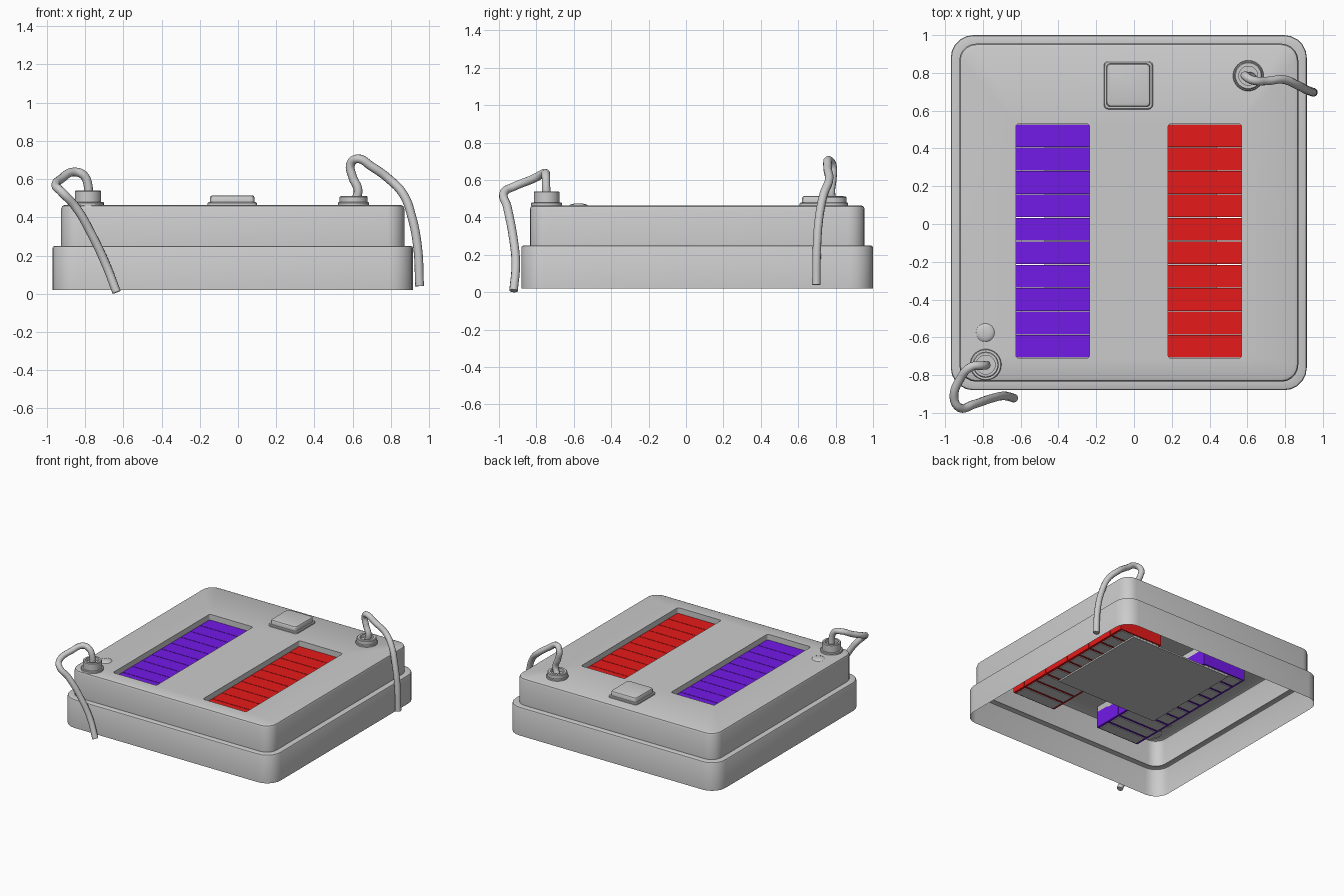
import bpy, bmesh, math
from mathutils import Vector

if "Cube" in bpy.data.objects:
    bpy.data.objects.remove(bpy.data.objects["Cube"])

CX, CY = -0.0275, 0.06   # centre of the case


def finish(name, bm, mat=None, smooth=True):
    me = bpy.data.meshes.new(name)
    bm.to_mesh(me)
    bm.free()
    ob = bpy.data.objects.new(name, me)
    bpy.context.collection.objects.link(ob)
    if mat:
        me.materials.append(mat)
    if smooth:
        bpy.ops.object.select_all(action='DESELECT')
        ob.select_set(True)
        bpy.context.view_layer.objects.active = ob
        bpy.ops.object.shade_smooth_by_angle(angle=math.radians(35))
    return ob


def colour(name, rgb):
    m = bpy.data.materials.new(name)
    m.diffuse_color = (*rgb, 1)
    m.use_nodes = True
    m.node_tree.nodes["Principled BSDF"].inputs["Base Color"].default_value = m.diffuse_color
    return m


def rounded_ring(bm, cx, cy, hx, hy, r, z, n=5):
    """Closed ring of vertices along a rounded rectangle."""
    ring = []
    for q, (sx, sy) in enumerate([(1, 1), (-1, 1), (-1, -1), (1, -1)]):
        for i in range(n + 1):
            a = math.pi / 2 * (q + i / n)
            ring.append(bm.verts.new((cx + sx * (hx - r) + r * math.cos(a),
                                      cy + sy * (hy - r) + r * math.sin(a), z)))
    return ring


def bridge(bm, a, b):
    for i in range(len(a)):
        j = (i + 1) % len(a)
        bm.faces.new((a[i], a[j], b[j], b[i]))


def loft(bm, cx, cy, rows, n=5):
    rings = [rounded_ring(bm, cx, cy, *row, n=n) for row in rows]
    for a, b in zip(rings, rings[1:]):
        bridge(bm, a, b)
    return rings


def ring_edges(bm, ring):
    return [bm.edges.get((ring[i], ring[(i + 1) % len(ring)])) for i in range(len(ring))]


def box(bm, x0, x1, y0, y1, z0, z1):
    vs = bmesh.ops.create_cube(bm, size=1)['verts']
    for v in vs:
        v.co = Vector(((x0 + x1) / 2 + v.co.x * (x1 - x0),
                       (y0 + y1) / 2 + v.co.y * (y1 - y0),
                       (z0 + z1) / 2 + v.co.z * (z1 - z0)))


def lathe(name, cx, cy, profile, n=32):
    """Turned part from (radius, height) points, closed at the last ring."""
    bm = bmesh.new()
    rings = [[bm.verts.new((cx + r * math.cos(2 * math.pi * i / n),
                            cy + r * math.sin(2 * math.pi * i / n), z))
              for i in range(n)] for r, z in profile]
    for a, b in zip(rings, rings[1:]):
        bridge(bm, a, b)
    bm.faces.new(rings[-1])
    return finish(name, bm)


def cable(name, pts, r=0.023):
    cu = bpy.data.curves.new(name, 'CURVE')
    cu.dimensions = '3D'
    cu.bevel_depth = r
    cu.bevel_resolution = 3
    cu.resolution_u = 8
    cu.use_fill_caps = True
    sp = cu.splines.new('BEZIER')
    sp.bezier_points.add(len(pts) - 1)
    for bp, p in zip(sp.bezier_points, pts):
        bp.co = p
        bp.handle_left_type = bp.handle_right_type = 'AUTO'
    ob = bpy.data.objects.new(name, cu)
    bpy.context.collection.objects.link(ob)


# Hollow stepped case, open underneath, with two windows in the lid
WY0, WY1 = -0.71, 0.53
windows = {"left": (-0.625, -0.235), "right": (0.18, 0.57)}
bm = bmesh.new()
rings = loft(bm, CX, CY, [
    (0.9425, 0.94, 0.12, 0.02), (0.9425, 0.94, 0.12, 0.240),
    (0.939, 0.9365, 0.117, 0.247), (0.932, 0.93, 0.112, 0.25),
    (0.8975, 0.895, 0.09, 0.25), (0.8975, 0.895, 0.09, 0.445),
    (0.892, 0.889, 0.085, 0.459), (0.878, 0.875, 0.075, 0.465)])
lid_edges = ring_edges(bm, rings[-1])
for x0, x1 in windows.values():
    w = loft(bm, (x0 + x1) / 2, (WY0 + WY1) / 2, [
        ((x1 - x0) / 2, (WY1 - WY0) / 2, 0.015, 0.465),
        ((x1 - x0) / 2, (WY1 - WY0) / 2, 0.015, 0.41)], n=3)
    lid_edges += ring_edges(bm, w[0])
bmesh.ops.triangle_fill(bm, edges=lid_edges, use_beauty=True, use_dissolve=False)
bmesh.ops.recalc_face_normals(bm, faces=bm.faces)
bm.faces.ensure_lookup_table()
if bm.faces[0].normal.dot(bm.faces[0].calc_center_median() - Vector((CX, CY, 0.1))) < 0:
    bmesh.ops.reverse_faces(bm, faces=bm.faces)
finish("case", bm)

# Coloured segment strips with grey backing bars
mats = {"left": colour("purple", (0.17, 0.01, 0.8)),
        "right": colour("red", (0.8, 0.01, 0.01))}
N = 10
step = (WY1 - WY0) / N
for side, (x0, x1) in windows.items():
    tiles, bars = bmesh.new(), bmesh.new()
    for i in range(N):
        y0 = WY0 + i * step
        box(tiles, x0, x1, y0 + 0.002, y0 + step - 0.002, 0.29, 0.42)
        box(bars, x0 + 0.02, x1 - 0.02, y0 + 0.012, y0 + step - 0.012, 0.284, 0.292)
    finish(side + "_segments", tiles, mats[side], smooth=False)
    finish(side + "_segment_backs", bars, smooth=False)

# Circuit plate under the strips
bm = bmesh.new()
box(bm, -0.475, 0.44, -0.34, 0.52, 0.27, 0.282)
finish("circuit_plate", bm, smooth=False)

# Square push button with its surround
bm = bmesh.new()
r = loft(bm, -0.03, 0.735, [
    (0.13, 0.128, 0.025, 0.46), (0.13, 0.128, 0.025, 0.474),
    (0.125, 0.123, 0.022, 0.479), (0.116, 0.114, 0.02, 0.479),
    (0.116, 0.114, 0.02, 0.505), (0.112, 0.110, 0.02, 0.512),
    (0.104, 0.102, 0.018, 0.515)])
bm.faces.new(r[-1])
finish("push_button", bm)

# Cable sockets and indicator dot
for name, x, y, f, c, top in [("front_socket", -0.785, -0.745, 0.083, 0.069, 0.54),
                              ("back_socket", 0.605, 0.785, 0.081, 0.073, 0.512)]:
    lathe(name, x, y, [(f, 0.46), (f, 0.476), (f - 0.004, 0.48), (c, 0.48),
                       (c, top - 0.005), (c - 0.005, top), (0.05, top),
                       (0.05, top - 0.025), (0.001, top - 0.025)])
lathe("indicator_dot", -0.787, -0.575, [(0.05, 0.463), (0.046, 0.468),
                                        (0.03, 0.473), (0.012, 0.475)])

# Cables
cable("front_cable", [
    (-0.785, -0.745, 0.49), (-0.785, -0.748, 0.57), (-0.81, -0.75, 0.622),
    (-0.86, -0.755, 0.637), (-0.92, -0.82, 0.605), (-0.953, -0.92, 0.565),
    (-0.925, -0.972, 0.535), (-0.85, -0.955, 0.455), (-0.76, -0.925, 0.30),
    (-0.69, -0.91, 0.15), (-0.635, -0.922, 0.008)])
cable("back_cable", [
    (0.605, 0.785, 0.47), (0.628, 0.775, 0.54), (0.60, 0.783, 0.61),
    (0.59, 0.782, 0.68), (0.625, 0.762, 0.706), (0.70, 0.757, 0.665),
    (0.79, 0.765, 0.60), (0.865, 0.735, 0.52), (0.91, 0.712, 0.40),
    (0.94, 0.70, 0.24), (0.95, 0.697, 0.04)])
